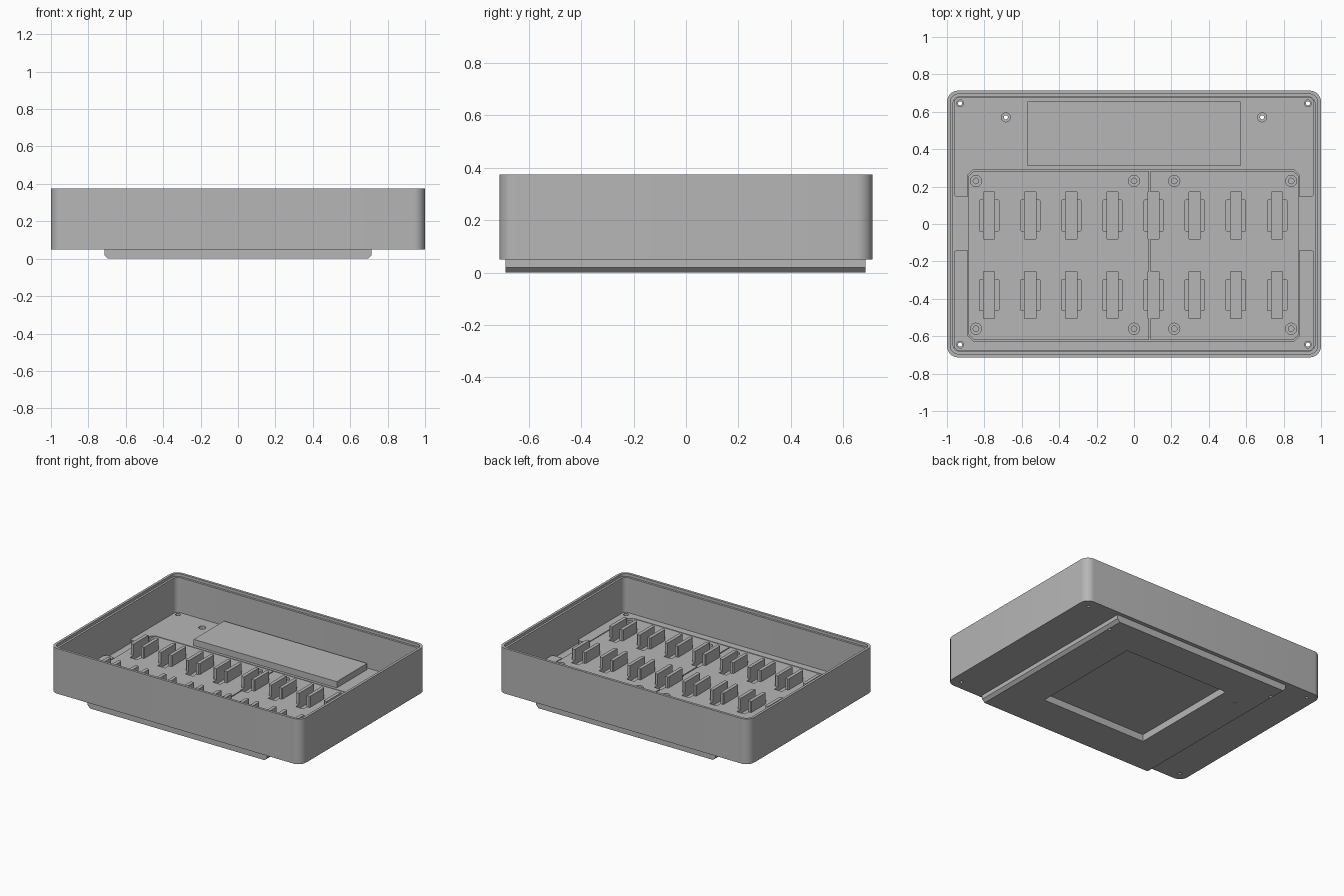
import bpy
import bmesh
from math import sin, cos, pi

cube = bpy.data.objects.get("Cube")
if cube:
    bpy.data.objects.remove(cube)

grey = bpy.data.materials.new("plain_grey")
grey.use_nodes = True
grey.diffuse_color = (0.47, 0.47, 0.47, 1)
grey.node_tree.nodes["Principled BSDF"].inputs["Base Color"].default_value = grey.diffuse_color

TOP = 0.105      # working surface inside the tray
LEDGE = 0.075    # shell floor


def rect(x0, x1, y0, y1):
    return [(x0, y0), (x1, y0), (x1, y1), (x0, y1)]


def round_rect(hx, hy, r, n=8):
    """Counter-clockwise rectangle with arc corners."""
    pts = []
    for i, (sx, sy) in enumerate([(1, 1), (-1, 1), (-1, -1), (1, -1)]):
        for k in range(n + 1):
            a = (i + k / n) * pi / 2
            pts.append((sx * (hx - r) + r * cos(a), sy * (hy - r) + r * sin(a)))
    return pts


def chamfer_rect(x0, x1, y0, y1, left, right):
    """Rectangle with cut corners on the left and right sides."""
    return [(x0 + left, y0), (x1 - right, y0), (x1, y0 + right), (x1, y1 - right),
            (x1 - right, y1), (x0 + left, y1), (x0, y1 - left), (x0, y0 + left)]


def disc(x, y, r, n=20):
    return [(x + r * cos(2 * pi * k / n), y + r * sin(2 * pi * k / n)) for k in range(n)]


def prisms(name, shapes, axis="z"):
    """One object from several extruded outlines: (points, start, end)."""
    bm = bmesh.new()
    for pts, a, b in shapes:
        clean = []
        for p in pts:
            if not clean or abs(p[0] - clean[-1][0]) + abs(p[1] - clean[-1][1]) > 1e-6:
                clean.append(p)
        place = (lambda p, h: (p[0], p[1], h)) if axis == "z" else (lambda p, h: (p[0], h, p[1]))
        low = [bm.verts.new(place(p, a)) for p in clean]
        high = [bm.verts.new(place(p, b)) for p in clean]
        bm.faces.new(low[::-1])
        bm.faces.new(high)
        for i in range(len(clean)):
            j = (i + 1) % len(clean)
            bm.faces.new((low[i], low[j], high[j], high[i]))
    bmesh.ops.recalc_face_normals(bm, faces=bm.faces)
    mesh = bpy.data.meshes.new(name)
    bm.to_mesh(mesh)
    bm.free()
    mesh.materials.append(grey)
    ob = bpy.data.objects.new(name, mesh)
    bpy.context.collection.objects.link(ob)
    return ob


def cut(ob, shapes):
    """Subtract the outlines from the object and drop the cutter."""
    cutter = prisms("cutter", shapes)
    cutter.hide_render = True
    mod = ob.modifiers.new("cut", "BOOLEAN")
    mod.operation = "DIFFERENCE"
    mod.solver = "EXACT"
    mod.object = cutter
    bpy.context.view_layer.objects.active = ob
    bpy.ops.object.modifier_apply(modifier=mod.name)
    bpy.data.objects.remove(cutter)


parts = []
corners = [(sx * 0.93, sy * 0.645) for sx in (-1, 1) for sy in (-1, 1)]
posts = [(-0.685, 0.57), (0.685, 0.57)]
screws = [(x, y) for x in (-0.845, 0, 0.215, 0.84) for y in (0.23, -0.56)]
cells = [(-0.775 + 0.22 * i, y) for i in range(8) for y in (0.045, -0.38)]

# Open tray with a stepped rim
shell = prisms("tray_shell", [(round_rect(1, 0.713, 0.06), 0.05, 0.375)])
cut(shell, [(round_rect(0.967, 0.68, 0.035), LEDGE, 0.5)])
cut(shell, [(round_rect(0.982, 0.695, 0.045), 0.355, 0.5)])
cut(shell, [(disc(x, y, 0.011), -0.1, 0.5) for x, y in corners + posts])
parts.append(shell)

# Floor panel with a notch on each side and an opening for the slotted plates
half = [(0.963, -0.66), (0.963, -0.15), (0.95, -0.138), (0.885, -0.138),
        (0.885, 0.145), (0.95, 0.145), (0.963, 0.157), (0.963, 0.66), (0.945, 0.676)]
outline = [(0.945, -0.676)] + half
panel = prisms("floor_panel", [(outline + [(-x, y) for x, y in outline[::-1]], 0.07, TOP)])
cut(panel, [(chamfer_rect(-0.89, 0.886, -0.625, 0.29, 0.03, 0.03), 0, 0.2)])
cut(panel, [(disc(x, y, 0.018), 0.085, 0.2) for x, y in corners]
    + [(disc(x, y, 0.024), 0.085, 0.2) for x, y in posts])
cut(panel, [(disc(x, y, 0.011), 0, 0.2) for x, y in corners + posts])
parts.append(panel)

# Two slotted plates set in the opening
plates = [("left_end_plate", 0.087, 0.88, 0, 0.028), ("right_end_plate", -0.884, 0.08, 0.028, 0)]
for name, x0, x1, cl, cr in plates:
    plate = prisms(name, [(chamfer_rect(x0, x1, -0.619, 0.284, cl, cr), 0.07, TOP)])
    cut(plate, [(rect(x - 0.03, x + 0.03, y - 0.125, y + 0.125), 0, 0.2) for x, y in cells])
    inside = [(x, y) for x, y in screws if x0 < x < x1]
    cut(plate, [(disc(x, y, 0.03), 0.088, 0.2) for x, y in inside])
    cut(plate, [(disc(x, y, 0.015), 0, 0.2) for x, y in inside])
    parts.append(plate)

# Pairs of upright cheeks beside every slot
cheeks = []
for x, y in cells:
    for s in (-1, 1):
        a, b = sorted((x + s * 0.03, x + s * 0.055))
        cheeks.append((chamfer_rect(a, b, y - 0.085, y + 0.085,
                                    0.006 if s < 0 else 0, 0.006 if s > 0 else 0), 0.075, 0.185))
parts.append(prisms("slot_cheeks", cheeks))

# Raised display panel at the back
parts.append(prisms("display_panel", [(rect(-0.57, 0.57, 0.31, 0.655), 0.1, 0.15)]))

# Base slab with bevelled sides and a square recess underneath
slab_profile = [(-0.695, 0), (0.695, 0), (0.715, 0.02), (0.715, 0.055), (-0.715, 0.055), (-0.715, 0.02)]
slab = prisms("base_slab", [(slab_profile, -0.69, 0.685)], axis="y")
cut(slab, [(rect(-0.42, 0.42, -0.41, 0.43), -0.1, 0.1)])
cut(slab, [(disc(x, y, 0.011), -0.1, 0.1) for x, y in posts]
    + [(disc(s * 0.56, 0.36, 0.009), -0.1, 0.03) for s in (-1, 1)])
parts.append(slab)

# Smooth the curved corners and holes, keep edges sharp
bpy.ops.object.select_all(action="DESELECT")
for ob in parts:
    ob.select_set(True)
bpy.context.view_layer.objects.active = shell
bpy.ops.object.shade_smooth_by_angle()
